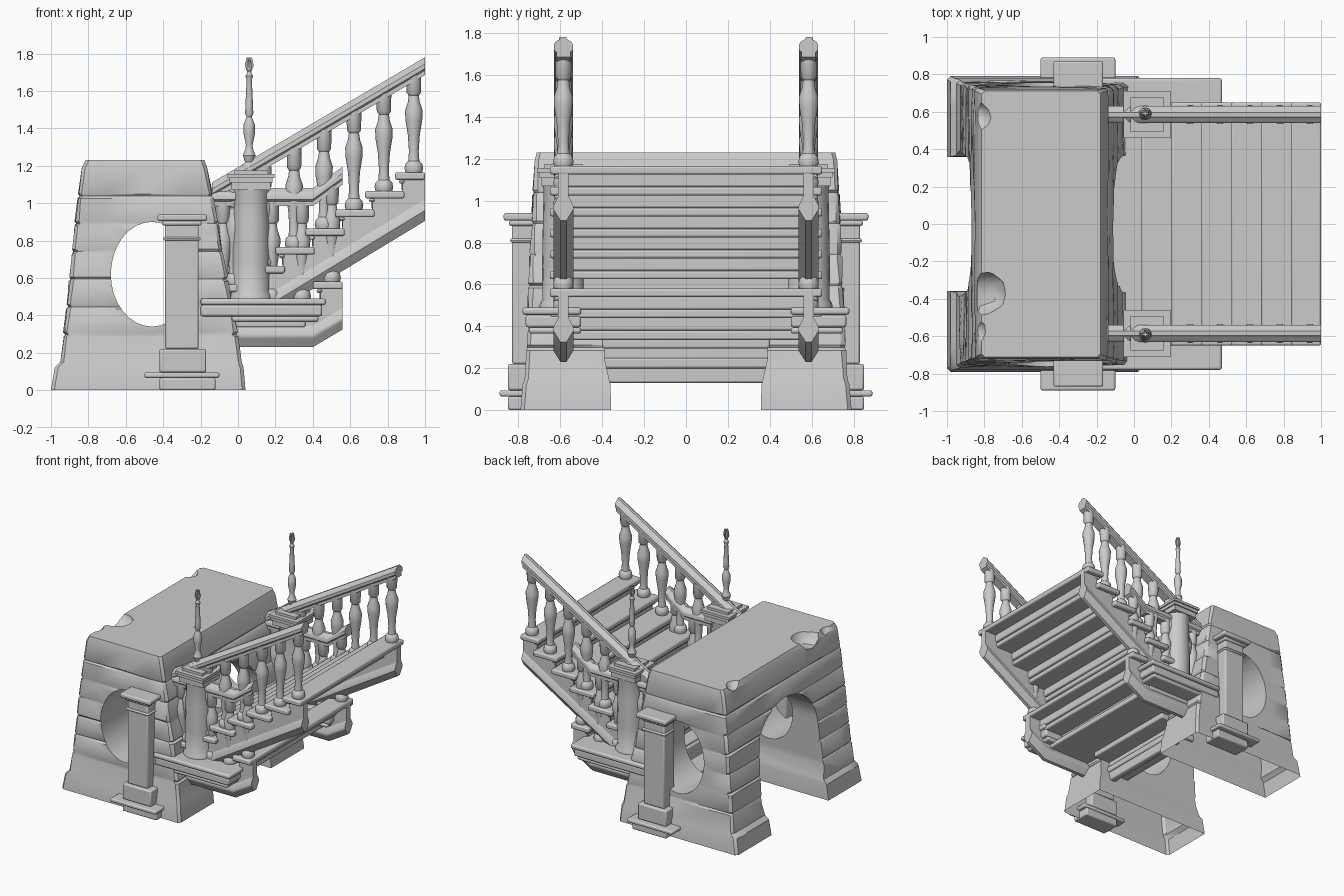
import bpy, bmesh, math, random
from mathutils import Vector

if "Cube" in bpy.data.objects:
    bpy.data.objects.remove(bpy.data.objects["Cube"])
random.seed(4)

def finish(name, bm, mirror=False, bevel=0, smooth=True):
    bmesh.ops.recalc_face_normals(bm, faces=bm.faces[:])
    me = bpy.data.meshes.new(name)
    bm.to_mesh(me); bm.free()
    ob = bpy.data.objects.new(name, me)
    bpy.context.collection.objects.link(ob)
    if bevel:
        b = ob.modifiers.new("bevel", 'BEVEL')
        b.width = bevel; b.segments = 2; b.limit_method = 'ANGLE'
    if mirror:
        m = ob.modifiers.new("mirror", 'MIRROR')
        m.use_axis = (False, True, False)
    if smooth:
        bpy.ops.object.select_all(action='DESELECT')
        ob.select_set(True)
        bpy.context.view_layer.objects.active = ob
        bpy.ops.object.shade_smooth_by_angle(angle=math.radians(35))
    return ob

def loft(bm, rings):
    vs = [[bm.verts.new(p) for p in r] for r in rings]
    n = len(vs[0])
    for a, b in zip(vs, vs[1:]):
        for i in range(n):
            bm.faces.new((a[i], a[(i+1) % n], b[(i+1) % n], b[i]))
    bm.faces.new(vs[0][::-1]); bm.faces.new(vs[-1])

def prism(bm, pts, y0, y1):            # x-z outline extruded along y
    loft(bm, [[(x, y, z) for x, z in pts] for y in (y0, y1)])

def box(bm, x0, x1, y0, y1, z0, z1):
    prism(bm, [(x0, z0), (x1, z0), (x1, z1), (x0, z1)], y0, y1)

def lathe(bm, prof, x, y, z, n=14):
    loft(bm, [[(x + r*math.cos(2*math.pi*i/n), y + r*math.sin(2*math.pi*i/n), z + h)
               for i in range(n)] for r, h in prof])

def sweep(name, half, path):           # symmetric section (half width, height) along an x-z path
    bm = bmesh.new()
    loft(bm, [[(x, .585 + w, z + h) for w, h in half] + [(x, .585 - w, z + h) for w, h in half[::-1]]
              for x, z in path])
    finish(name, bm, True)

# --- stone arch: tapered block of uneven courses ---
def lerp(tab, z):
    for (z0, *a), (z1, *b) in zip(tab, tab[1:]):
        if z <= z1:
            t = (z - z0) / (z1 - z0)
            return [p + (q - p)*t for p, q in zip(a, b)]
    return tab[-1][1:]

SHAPE = [(0, -1, .04, .79), (.12, -.98, .03, .78), (.15, -.95, .02, .77), (.4, -.92, -.02, .757),
         (.9, -.87, -.11, .737), (1.19, -.835, -.165, .722), (1.23, -.815, -.18, .712)]
levels = [0, .12, .15]
for k in range(1, 7):
    levels += [.15 + .148*k - .012, .15 + .148*k, .15 + .148*k + .012]
levels += [1.19, 1.23]
bm = bmesh.new()
rings = []
for k, z in enumerate(levels):
    x0, x1, h = lerp(SHAPE, z)
    course = 2 < k < len(levels) - 2
    if course and k % 3 == 1:           # joint between courses
        x0 += .01; x1 -= .008; h -= .006
    c, ys, xs = .018, (-.8, -.4, 0, .4, .8), (.2, .5, .8)
    w = x1 - x0
    ring = [(x0 + c, -h)] + [(x0 + w*t, -h) for t in xs] + [(x1 - c, -h), (x1, -h + c)]
    ring += [(x1, h*t) for t in ys] + [(x1, h - c), (x1 - c, h)]
    ring += [(x0 + w*t, h) for t in xs[::-1]] + [(x0 + c, h), (x0, h - c)]
    ring += [(x0, h*t) for t in ys[::-1]] + [(x0, -h + c)]
    j = .005 if course else 0
    rings.append([(x + random.uniform(-j, j), y + random.uniform(-j, j), z) for x, y in ring])
loft(bm, rings)
stone = finish("stone_arch", bm, smooth=False)

# cutters: main passage, oval windows, broken top edge
bm = bmesh.new()
arc = [(.365*math.cos(math.pi*i/20), .6 + .32*math.sin(math.pi*i/20)) for i in range(21)]
out = [(.355, -.1), (.36, .12), (.39, .25)] + arc + [(-.39, .25), (-.36, .12), (-.355, -.1)]
loft(bm, [[(x, y, z) for y, z in out] for x in (-1.3, .4)])
cutters = [finish("passage_cutter", bm)]
bm = bmesh.new()
prism(bm, [(-.46 + .22*math.cos(math.pi*i/16), .62 + .28*math.sin(math.pi*i/16))
           for i in range(32)], -1, 1)
cutters.append(finish("window_cutter", bm))
for p, r in [((-.8, -.37, 1.27), .13), ((-.84, .57, 1.27), .09), ((-.86, -.58, 1.26), .08)]:
    bm = bmesh.new()
    bmesh.ops.create_icosphere(bm, subdivisions=2, radius=r)
    for v in bm.verts:
        v.co = Vector(p) + v.co * random.uniform(.85, 1.05)
    cutters.append(finish("chip_cutter", bm))
for c in cutters:
    c.hide_render = True
    c.hide_set(True)
    m = stone.modifiers.new("cut", 'BOOLEAN')
    m.operation = 'DIFFERENCE'; m.object = c; m.solver = 'EXACT'
dg = bpy.context.evaluated_depsgraph_get()
bm = bmesh.new()
bm.from_mesh(bpy.data.meshes.new_from_object(stone.evaluated_get(dg)))
bmesh.ops.delete(bm, geom=[f for f in bm.faces if f.calc_center_median().z < .002], context='FACES')
for ob in cutters + [stone]:
    bpy.data.objects.remove(ob)
finish("stone_arch", bm)

# --- side pillars against the arch ---
bm = bmesh.new()
for x0, x1, y1, z0, z1 in [(-.42, -.12, .85, 0, .065), (-.5, -.1, .89, .065, .095),
                           (-.42, -.17, .85, .095, .22), (-.39, -.21, .83, .22, .91),
                           (-.4, -.2, .84, .8, .82), (-.405, -.195, .845, .88, .905),
                           (-.43, -.165, .87, .905, .94)]:
    box(bm, x0, x1, .7, y1, z0, z1)
finish("side_pillar", bm, True, .01)

# --- treads and risers ---
def steps(name, x, z, n, xmax):
    bm = bmesh.new()
    for i in range(n):
        a, t = x - .16*i, z - .1*i
        box(bm, a, min(a + .21, xmax), -.65, .65, t - .04, t)
        box(bm, a + .035, a + .06, -.6, .6, t - .1, t - .03)
        box(bm, a + .02, a + .05, -.63, .63, t - .06, t - .04)
    return finish(name, bm, bevel=.012)

steps("upper_steps", .84, 1.165, 7, 1)
steps("lower_steps", .4, .58, 2, .56)

# --- upper stringers: toothed panel over a sloping beam ---
tooth = [(1, .95), (1, 1.13)]
for i in range(6):
    a, t = .88 - .16*i, 1.13 - .1*i
    tooth += [(a, t), (a, t - .1)]
bm = bmesh.new()
prism(bm, tooth + [(-.08, .49), (.23, .49)], .56, .61)
finish("upper_stringer", bm, True)
BEAM = [(.014, 0), (.042, .045), (.048, .055), (.048, .07), (.025, .115)]
sweep("upper_stringer_beam", BEAM, [(.2, .42), (1, .905)])

# --- lower landing with its kinked stringers ---
bm = bmesh.new()
prism(bm, [(.56, .36), (.56, .55), (.44, .55), (.44, .45), (.28, .45), (.28, .36), (-.03, .36),
           (-.03, .26), (.4, .26)], .56, .61)
finish("lower_stringer", bm, True)
sweep("lower_stringer_beam", BEAM, [(-.03, .23), (.4, .23), (.56, .325)])
bm = bmesh.new()
box(bm, -.08, .36, -.62, .62, .335, .38)
box(bm, -.1, -.06, -.62, .62, .295, .36)
finish("landing_floor", bm, bevel=.01)
bm = bmesh.new()
box(bm, -.1, .06, -.4, .4, .295, .345)
box(bm, -.26, -.06, -.4, .4, .2, .25)
box(bm, -.12, -.07, -.4, .4, .13, .21)
box(bm, -.1, -.08, -.4, .4, .24, .31)
finish("passage_steps", bm, bevel=.012)

# --- newel posts on moulded plinths ---
bm = bmesh.new()
box(bm, -.2, .47, .5, .78, .455, .49)
box(bm, -.2, .45, .5, .765, .395, .455)
box(bm, -.2, .43, .5, .75, .365, .395)
finish("newel_plinth", bm, True, .012)
bm = bmesh.new()
lathe(bm, [(.115, 0), (.112, .02), (.1, .04), (.102, .2), (.098, .4), (.095, .56), (.105, .6),
           (.105, .63)], .07, .585, .49, 20)
for h, z0, z1 in [(.105, 1.07, 1.11), (.115, 1.11, 1.135), (.125, 1.135, 1.155), (.09, 1.155, 1.175)]:
    box(bm, .07 - h, .07 + h, .585 - h, .585 + h, z0, z1)
finish("newel_post", bm, True)

# --- finial spindles ---
bm = bmesh.new()
lathe(bm, [(.045, 0), (.04, .03), (.022, .05), (.034, .085), (.02, .12), (.018, .14), (.03, .2),
           (.03, .25), (.014, .29), (.022, .31), (.02, .36), (.014, .49), (.02, .51), (.01, .53),
           (.014, .56), (.006, .6)], .06, .59, 1.17, 12)
for i in range(4):                      # leaf tips
    a = math.pi/2*i
    loft(bm, [[(.06 + math.cos(a)*r + dx, .59 + math.sin(a)*r + dy, z) for dx, dy in
               ((-.005, -.005), (.005, -.005), (.005, .005), (-.005, .005))]
              for r, z in ((.005, 1.7), (.019, 1.735), (.01, 1.778))])
finish("finial_spindle", bm, True)

# --- balusters ---
PROF = [(.045, 0), (.05, .02), (.045, .045), (.03, .06), (.026, .11), (.032, .2), (.045, .28),
        (.047, .33), (.032, .375), (.027, .41), (.038, .425), (.04, .53)]
bm = bmesh.new()
for i in range(7):
    lathe(bm, PROF, .94 - .16*i, .585, 1.165 - .1*i)
for x, z in [(.5, .58), (.34, .48), (.18, .48), (-.08, .48)]:
    lathe(bm, PROF, x, .585, z)
finish("balusters", bm, True)

# --- handrails with a rounded top ---
RAIL = [(.034, 0), (.034, .025), (.046, .035), (.046, .06), (.036, .075), (.022, .082), (.012, .095)]
sweep("upper_handrail", RAIL, [(-.14, 1.015), (1, 1.685)])
sweep("lower_handrail", RAIL, [(-.14, .985), (.4, .985), (.56, 1.1)])
